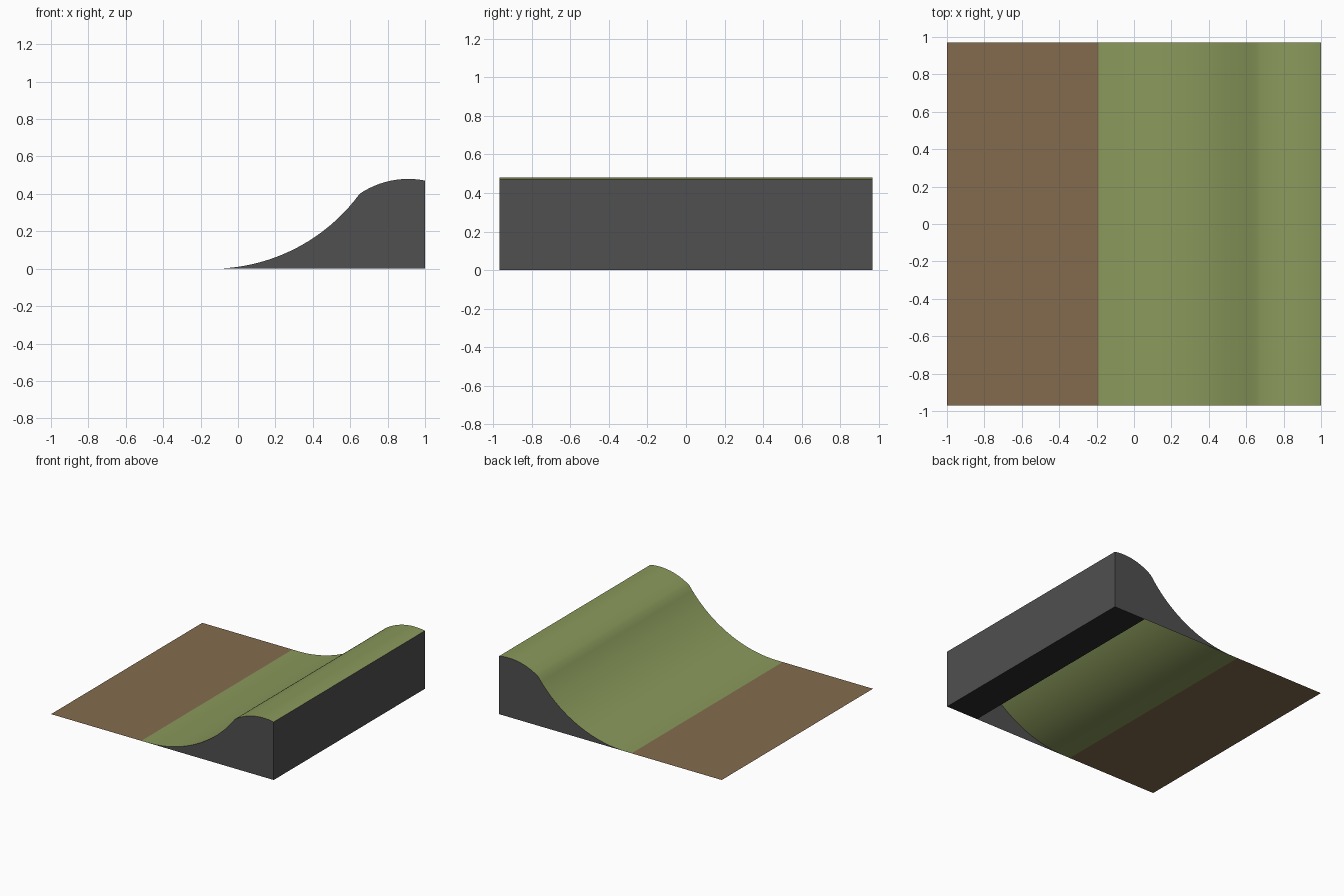
import bpy, math

if "Cube" in bpy.data.objects:
    bpy.data.objects.remove(bpy.data.objects["Cube"])

HALF_Y = 0.97


def material(name, rgb):
    m = bpy.data.materials.new(name)
    m.diffuse_color = (*rgb, 1)
    m.use_nodes = True
    m.node_tree.nodes["Principled BSDF"].inputs["Base Color"].default_value = m.diffuse_color
    return m


GREEN = material("grass green", (0.255, 0.32, 0.105))
BROWN = material("dirt brown", (0.23, 0.148, 0.075))
GREY = material("dark grey", (0.08, 0.08, 0.08))
BLACK = material("near black", (0.025, 0.025, 0.025))


def make(name, verts, faces, mat, smooth=False):
    me = bpy.data.meshes.new(name)
    me.from_pydata(verts, [], faces)
    me.materials.append(mat)
    me.polygons.foreach_set("use_smooth", [smooth] * len(me.polygons))
    ob = bpy.data.objects.new(name, me)
    bpy.context.collection.objects.link(ob)
    return ob


def sheet(name, profile, mat, smooth=False):
    """Sweep an x-z profile across the full depth, facing up for rising x."""
    verts = [(x, y, z) for x, z in profile for y in (-HALF_Y, HALF_Y)]
    faces = [(2 * i, 2 * i + 2, 2 * i + 3, 2 * i + 1) for i in range(len(profile) - 1)]
    return make(name, verts, faces, mat, smooth)


# Slope profile: concave arc, then a rounded crest
START, KINK, PEAK = -0.14, 0.65, 0.91
R1 = ((KINK - START) ** 2 + 0.4 ** 2) / 0.8
R2 = ((PEAK - KINK) ** 2 + 0.08 ** 2) / 0.16
a_end = math.asin((KINK - START) / R1)
arc = [(START + R1 * math.sin(a_end * i / 20), R1 * (1 - math.cos(a_end * i / 20)))
       for i in range(21)]
b0, b1 = math.asin((KINK - PEAK) / R2), math.asin((1 - PEAK) / R2)
crest = []
for i in range(1, 13):
    b = b0 + (b1 - b0) * i / 12
    crest.append((PEAK + R2 * math.sin(b), 0.48 - R2 * (1 - math.cos(b))))
slope = arc + crest

# Ground surfaces
sheet("dirt_floor", [(-1, 0), (-0.19, 0)], BROWN)
sheet("grass_slope", [(-0.19, 0)] + slope, GREEN, smooth=True)

# Side walls under the slope
for name, y in (("front_wall", -HALF_Y), ("back_wall", HALF_Y)):
    top = [(x, y, z) for x, z in slope]
    verts = top + [(1, y, 0)]
    order = list(range(len(verts)))
    make(name, verts, [order[::-1] if y < 0 else order], GREY)

# Tall end wall and the partial underside strip
sheet("end_wall", [(1, slope[-1][1]), (1, 0)], GREY)
sheet("underside_strip", [(1, 0), (0.71, 0)], BLACK)
